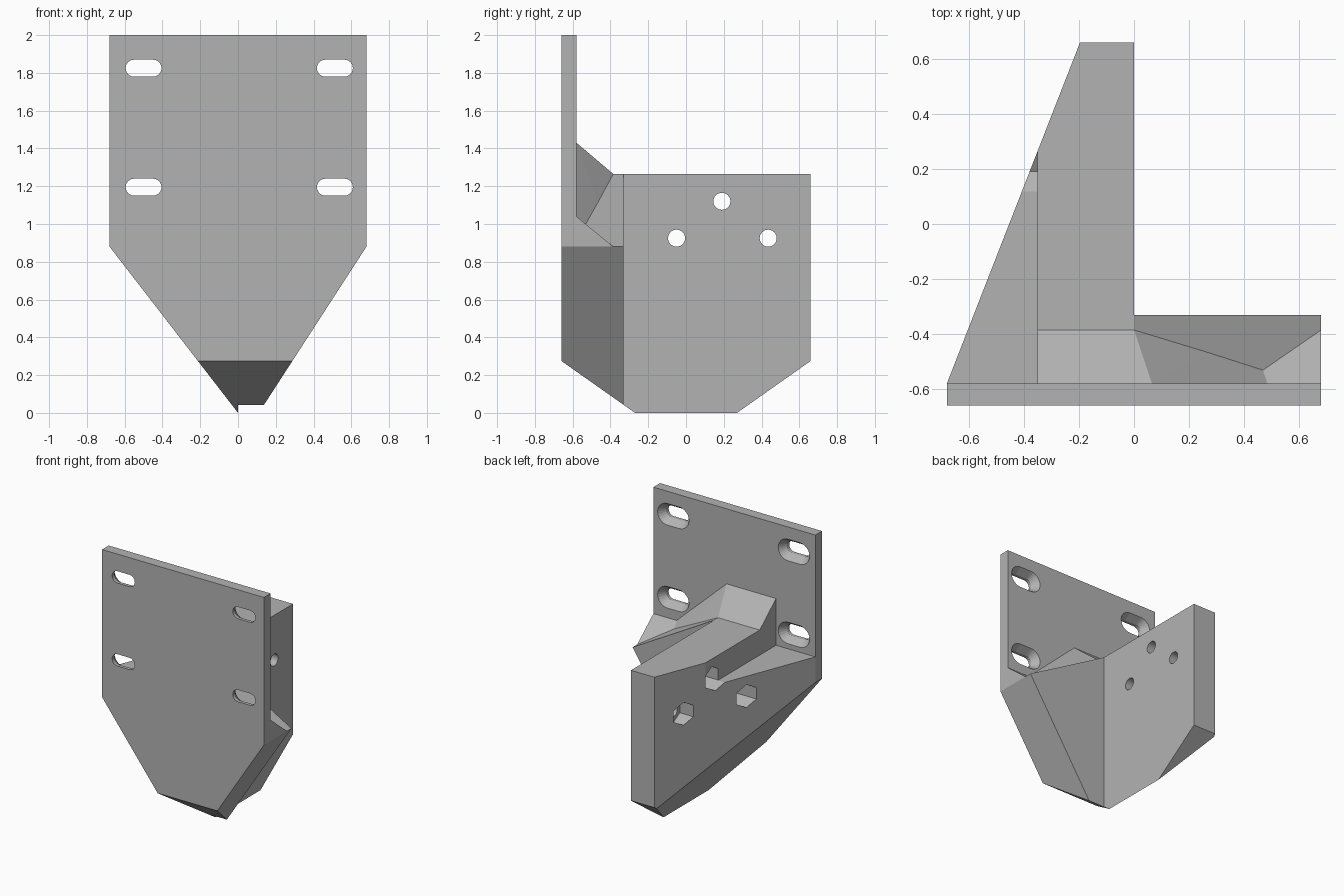
import bpy, bmesh, math
from mathutils import Vector

if "Cube" in bpy.data.objects:
    bpy.data.objects.remove(bpy.data.objects["Cube"])

grey = bpy.data.materials.new("plain grey")
grey.diffuse_color = (0.45, 0.45, 0.45, 1)
grey.use_nodes = True
grey.node_tree.nodes["Principled BSDF"].inputs["Base Color"].default_value = grey.diffuse_color


def solid(name, points, cuts=()):
    """Convex solid around points, trimmed by planes (point, outward normal)."""
    bm = bmesh.new()
    for p in points:
        bm.verts.new(p)
    res = bmesh.ops.convex_hull(bm, input=bm.verts[:])
    junk = {e for e in res["geom_interior"] + res["geom_unused"]
            if isinstance(e, bmesh.types.BMVert)}
    bmesh.ops.delete(bm, geom=list(junk), context='VERTS')
    for co, no in cuts:
        bmesh.ops.bisect_plane(bm, geom=bm.verts[:] + bm.edges[:] + bm.faces[:],
                               dist=1e-5, plane_co=co, plane_no=no, clear_outer=True)
        bmesh.ops.holes_fill(bm, edges=[e for e in bm.edges if e.is_boundary])
    bmesh.ops.dissolve_limit(bm, angle_limit=0.002, verts=bm.verts[:], edges=bm.edges[:])
    bmesh.ops.recalc_face_normals(bm, faces=bm.faces[:])
    me = bpy.data.meshes.new(name)
    bm.to_mesh(me)
    bm.free()
    me.materials.append(grey)
    ob = bpy.data.objects.new(name, me)
    bpy.context.collection.objects.link(ob)
    return ob


def combine(target, other, operation):
    mod = target.modifiers.new("combine", 'BOOLEAN')
    mod.operation, mod.object, mod.solver = operation, other, 'EXACT'
    bpy.context.view_layer.objects.active = target
    bpy.ops.object.modifier_apply(modifier=mod.name)
    bpy.data.objects.remove(other)


def along_y(profile, y0, y1):
    return [(x, y, z) for y in (y0, y1) for x, z in profile]


def box(x0, x1, y0, y1, z0, z1):
    return [(x, y, z) for x in (x0, x1) for y in (y0, y1) for z in (z0, z1)]


def ring(y, z, r, n, x0, x1):
    """Regular prism along x with a corner pointing up."""
    return [(x, y + r * math.sin(a), z + r * math.cos(a)) for x in (x0, x1)
            for a in (2 * math.pi * i / n for i in range(n))]


def slot(cx, cz, r, y, half=0.05):
    """Rounded slot outline in the plane at y."""
    return [(cx + s * half + r * s * math.sin(a), y, cz + r * math.cos(a))
            for s in (-1, 1) for a in (math.pi * i / 12 for i in range(13))]


# Shared sloping cuts on the underside
front_under = (Vector((0, -0.66, 0.275)), Vector((0, -0.275, -0.39)))
back_under = (Vector((0, 0.66, 0.275)), Vector((0, 0.275, -0.39)))
left_under = (Vector((0, 0, 0)), Vector((-0.88, 0, -0.68)))

# Mounting plate
bracket = solid("mounting_bracket", along_y(
    [(-0.68, 2), (0.68, 2), (0.68, 0.88), (0.11, 0), (0, 0), (-0.68, 0.88)],
    -0.66, -0.58), [front_under])

# Tapered side arm with a step along its outer side
arm = solid("side_arm", [(x, y, z) for z in (0, 1.265) for x, y in
            [(-0.68, -0.58), (-0.196, 0.66), (0, 0.66), (0, -0.58)]],
            [left_under, front_under, back_under])
combine(arm, solid("step", box(-1, -0.35, -0.7, 0.5, 1.075, 1.5)), 'DIFFERENCE')

# Right-hand brace behind the plate
brace = solid("brace", along_y(
    [(0, 1.265), (0.42, 0.88), (0.68, 0.88), (0.11, 0), (0, 0)],
    -0.58, -0.33), [front_under])

# Sloping fillets between the plate and the parts behind it
Y0, Y1 = -0.58, -0.385
high_fillet = solid("high_fillet", [(x, y, z) for x in (-0.35, 0) for y, z in
                    [(Y0, 1.265), (Y0, 1.43), (Y1, 1.265)]])
mid_fillet = solid("mid_fillet", [
    (0, Y1, 1.265), (0, Y0, 1.43), (0.065, Y0, 1.43), (0.485, Y0, 1.04),
    (0.42, Y1, 0.88), (0, Y0, 0.88), (0, Y1, 0.88), (0.42, Y0, 0.88)])
low_fillet = solid("low_fillet", [
    (0.42, Y1, 0.88), (0.68, Y1, 0.88), (0.68, Y0, 1.04), (0.485, Y0, 1.04),
    (0.42, Y0, 0.88), (0.68, Y0, 0.88)])
for part in (arm, brace, high_fillet, mid_fillet, low_fillet):
    combine(bracket, part, 'UNION')

# Bolt holes with hexagonal nut pockets
for y, z in ((0.19, 1.12), (-0.05, 0.925), (0.435, 0.925)):
    combine(bracket, solid("bolt_hole", ring(y, z, 0.045, 32, -0.9, 0.1)), 'DIFFERENCE')
    combine(bracket, solid("nut_pocket", ring(y, z, 0.087, 6, -0.9, -0.2)), 'DIFFERENCE')

# Countersunk slots in the plate
for x in (-0.5, 0.513):
    for z in (1.825, 1.195):
        combine(bracket, solid("slot", slot(x, z, 0.045, -0.7) + slot(x, z, 0.045, -0.5)),
                'DIFFERENCE')
        combine(bracket, solid("countersink", slot(x, z, 0.045, -0.635)
                               + slot(x, z, 0.085, -0.575)), 'DIFFERENCE')
